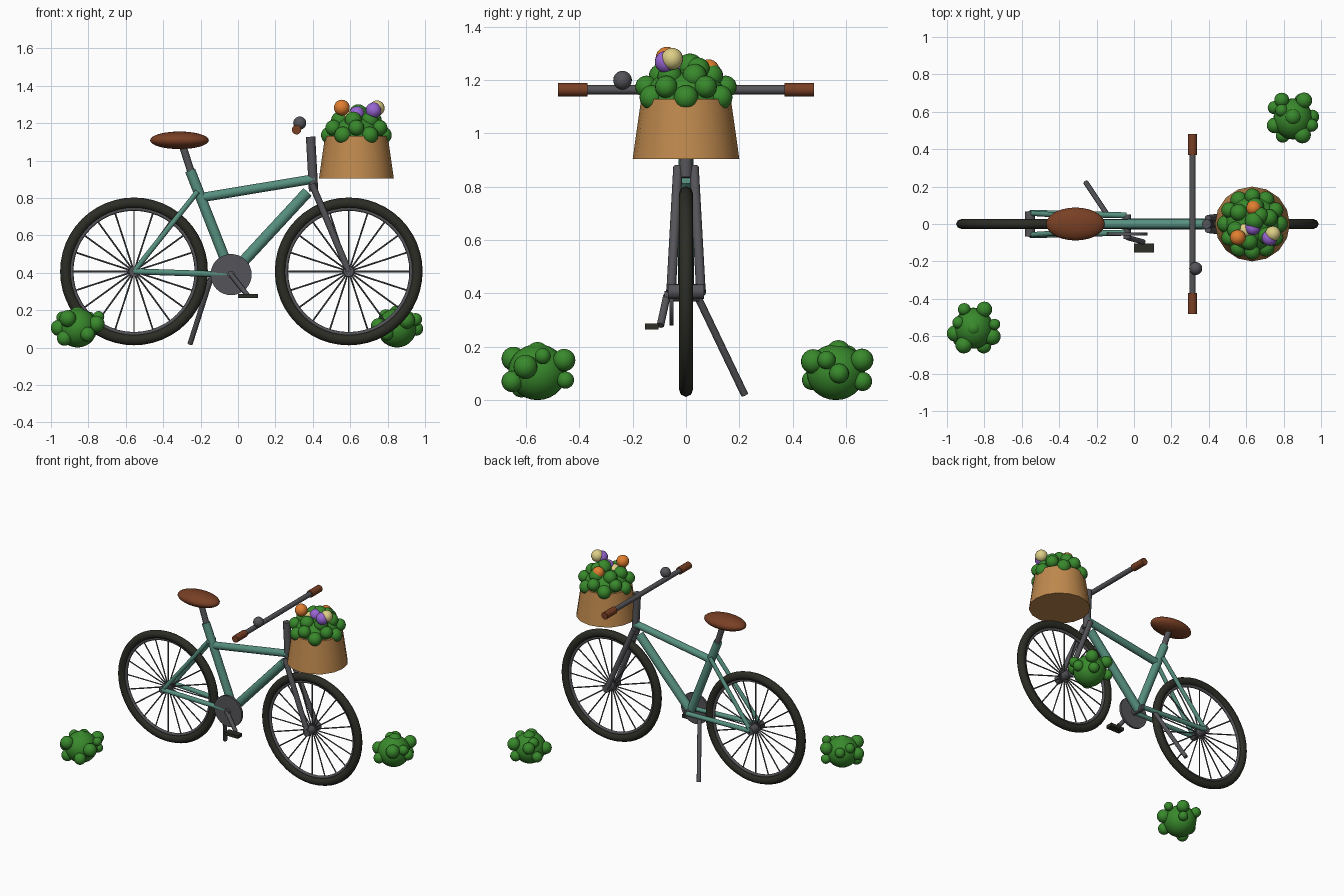
import bpy, bmesh, math
from mathutils import Vector, Matrix

if "Cube" in bpy.data.objects:
    bpy.data.objects.remove(bpy.data.objects["Cube"])


def material(name, r, g, b):
    m = bpy.data.materials.new(name)
    m.diffuse_color = (r, g, b, 1)
    m.use_nodes = True
    m.node_tree.nodes["Principled BSDF"].inputs["Base Color"].default_value = m.diffuse_color
    return m


TEAL = material("teal paint", .095, .28, .215)
RUBBER = material("black rubber", .026, .026, .019)
METAL = material("dark metal", .09, .09, .10)
LEATHER = material("brown leather", .19, .05, .018)
WICKER = material("tan wicker", .52, .25, .075)
LEAF = material("leaf green", .04, .25, .025)
ORANGE = material("orange petal", .75, .21, .03)
PURPLE = material("purple petal", .31, .13, .65)
CREAM = material("cream petal", .72, .62, .24)


def tube(bm, a, b, r1, r2=None, n=16):
    a, b = Vector(a), Vector(b)
    d = b - a
    mat = Matrix.Translation((a + b) / 2) @ d.to_track_quat('Z', 'Y').to_matrix().to_4x4()
    bmesh.ops.create_cone(bm, cap_ends=True, segments=n, radius1=r1,
                          radius2=r1 if r2 is None else r2, depth=d.length, matrix=mat)


def ball(bm, c, r, scale=(1, 1, 1), n=20):
    mat = Matrix.Translation(c) @ Matrix.Diagonal((*scale, 1))
    bmesh.ops.create_uvsphere(bm, u_segments=n, v_segments=n // 2 + 2, radius=r, matrix=mat)


def ring(bm, c, major, minor, n=48, m=8):
    # torus standing upright in the xz plane
    rows = []
    for i in range(n):
        a = 2 * math.pi * i / n
        row = []
        for j in range(m):
            t = 2 * math.pi * j / m
            q = major + minor * math.cos(t)
            row.append(bm.verts.new((c[0] + q * math.cos(a), c[1] + minor * .92 * math.sin(t),
                                     c[2] + q * math.sin(a))))
        rows.append(row)
    for i in range(n):
        p, q = rows[i], rows[(i + 1) % n]
        for j in range(m):
            k = (j + 1) % m
            bm.faces.new((p[j], p[k], q[k], q[j]))


def finish(name, bm, mat, angle=50):
    bmesh.ops.recalc_face_normals(bm, faces=bm.faces[:])
    me = bpy.data.meshes.new(name)
    bm.to_mesh(me)
    bm.free()
    me.materials.append(mat)
    ob = bpy.data.objects.new(name, me)
    bpy.context.collection.objects.link(ob)
    bpy.ops.object.select_all(action='DESELECT')
    ob.select_set(True)
    bpy.context.view_layer.objects.active = ob
    bpy.ops.object.shade_smooth_by_angle(angle=math.radians(angle))
    return ob


def tubes(name, mat, *specs):
    bm = bmesh.new()
    for s in specs:
        tube(bm, *s)
    return finish(name, bm, mat)


REAR, FRONT, CRANK = (-.556, 0, .407), (.592, 0, .407), (-.037, 0, .39)

# wheels
for label, c in (("rear", REAR), ("front", FRONT)):
    bm = bmesh.new()
    ring(bm, c, .366, .029)
    finish(label + "_tyre", bm, RUBBER)
    bm = bmesh.new()
    ring(bm, c, .335, .011)
    finish(label + "_rim", bm, METAL)
    spokes = []
    for i in range(20):
        a = 2 * math.pi * i / 20
        d = Vector((math.cos(a), 0, math.sin(a)))
        spokes.append((Vector(c) + d * .02, Vector(c) + d * .332, .0045, None, 6))
    tubes(label + "_spokes", METAL, *spokes)
    tubes(label + "_hub", METAL, ((c[0], -.068, c[2]), (c[0], .068, c[2]), .028))

# frame
tubes("seat_tube", TEAL, (CRANK, (-.256, 0, .947), .028))
tubes("top_tube", TEAL, ((-.195, 0, .802), (.41, 0, .902), .025))
tubes("down_tube", TEAL, (CRANK, (.372, 0, .832), .030))
tubes("seat_stays", TEAL, *[((-.215, s * .035, .835), (REAR[0], s * .058, REAR[2]), .014) for s in (-1, 1)])
tubes("chain_stays", TEAL, *[((-.04, s * .046, .39), (REAR[0], s * .060, REAR[2]), .016) for s in (-1, 1)])

# fork and steering
tubes("fork", METAL, *[((.395, s * .030, .875), (FRONT[0], s * .056, FRONT[2]), .018) for s in (-1, 1)])
tubes("steering_stem", METAL, ((.404, 0, .835), (.388, 0, 1.127), .025))
tubes("handlebar", METAL, ((.313, -.47, 1.164), (.313, .47, 1.164), .017))
tubes("grips", LEATHER, *[((.313, s * .37, 1.164), (.313, s * .48, 1.164), .025) for s in (-1, 1)])
bm = bmesh.new()
ball(bm, (.33, -.238, 1.2), .035)
finish("bell", bm, METAL)

# saddle
tubes("seat_post", METAL, ((-.245, 0, .92), (-.298, 0, 1.085), .02))
bm = bmesh.new()
ball(bm, (-.313, 0, 1.108), 1, (.157, .088, .047), 28)
finish("seat", bm, LEATHER)

# drive parts
tubes("chainring", METAL, ((-.037, -.062, .39), (-.037, -.046, .39), .11, None, 32))
tubes("crank_axle", METAL, ((-.037, -.08, .39), (-.037, .05, .39), .02))
tubes("crank_arm", METAL, ((-.037, -.072, .39), (.05, -.096, .28), .014))
bm = bmesh.new()
bmesh.ops.create_cube(bm, size=1, matrix=Matrix.Translation((.053, -.128, .276))
                      @ Matrix.Diagonal((.106, .05, .022, 1)))
finish("pedal", bm, RUBBER)
tubes("kickstand", METAL, ((-.14, .045, .385), (-.256, .22, .02), .014))

# basket
tubes("basket", WICKER, ((.633, 0, .905), (.633, 0, 1.13), .2, .168, 16))


def bush(name, c, core, blobs):
    bm = bmesh.new()
    ball(bm, c, 1, core, 24)
    for x, y, z, r in blobs:
        ball(bm, (c[0] + x, c[1] + y, c[2] + z), r)
    return finish(name, bm, LEAF)


# leaves in the basket: two rings of clumps and a crown
clumps = [(.143 * math.cos(a), .148 * math.sin(a), (0, .04)[i % 2], (.046, .042)[i % 2])
          for i, a in enumerate(math.radians(d) for d in range(0, 360, 30))]
clumps += [(.095 * math.cos(a), .095 * math.sin(a), .08, .046)
           for a in (math.radians(d) for d in range(20, 380, 60))]
clumps += [(.01, .015, .115, .05), (.04, .045, .105, .045)]
bush("basket_leaves", (.633, 0, 1.135), (.15, .155, .11), clumps)

# flowers
for name, mat, spots in (
        ("orange_flowers", ORANGE, [(.555, -.072, 1.283, .042), (.64, .085, 1.238, .04)]),
        ("purple_flowers", PURPLE, [(.725, -.075, 1.268, .042), (.635, -.02, 1.25, .04)]),
        ("cream_flowers", CREAM, [(.743, -.052, 1.28, .041), (.595, -.035, 1.225, .04)])):
    bm = bmesh.new()
    for x, y, z, r in spots:
        ball(bm, (x, y, z), r)
    finish(name, bm, mat)

# bushes on the ground
bush("left_bush", (-.858, -.557, .105), (.105, .11, .105),
     [(0, 0, .07, .043), (-.1, -.028, 0, .043), (-.052, -.09, .05, .045),
      (.1, -.045, .02, .045), (.055, -.095, -.035, .04), (.058, .1, .045, .042),
      (-.05, .1, .04, .034), (.06, .105, -.03, .032), (-.07, -.06, -.055, .04),
      (.113, .02, .06, .03), (-.08, .03, .055, .033)])
bush("right_bush", (.85, .562, .105), (.105, .11, .105),
     [(.0, .01, .075, .045), (-.098, -.035, .01, .042), (-.06, .1, .045, .04),
      (.06, .098, .045, .043), (.103, .012, -.005, .037), (.1, -.035, .045, .034),
      (.05, -.085, .04, .046), (-.055, -.09, -.03, .037), (-.06, .045, .065, .035),
      (.045, .1, -.035, .036), (-.1, .06, -.02, .035)])
